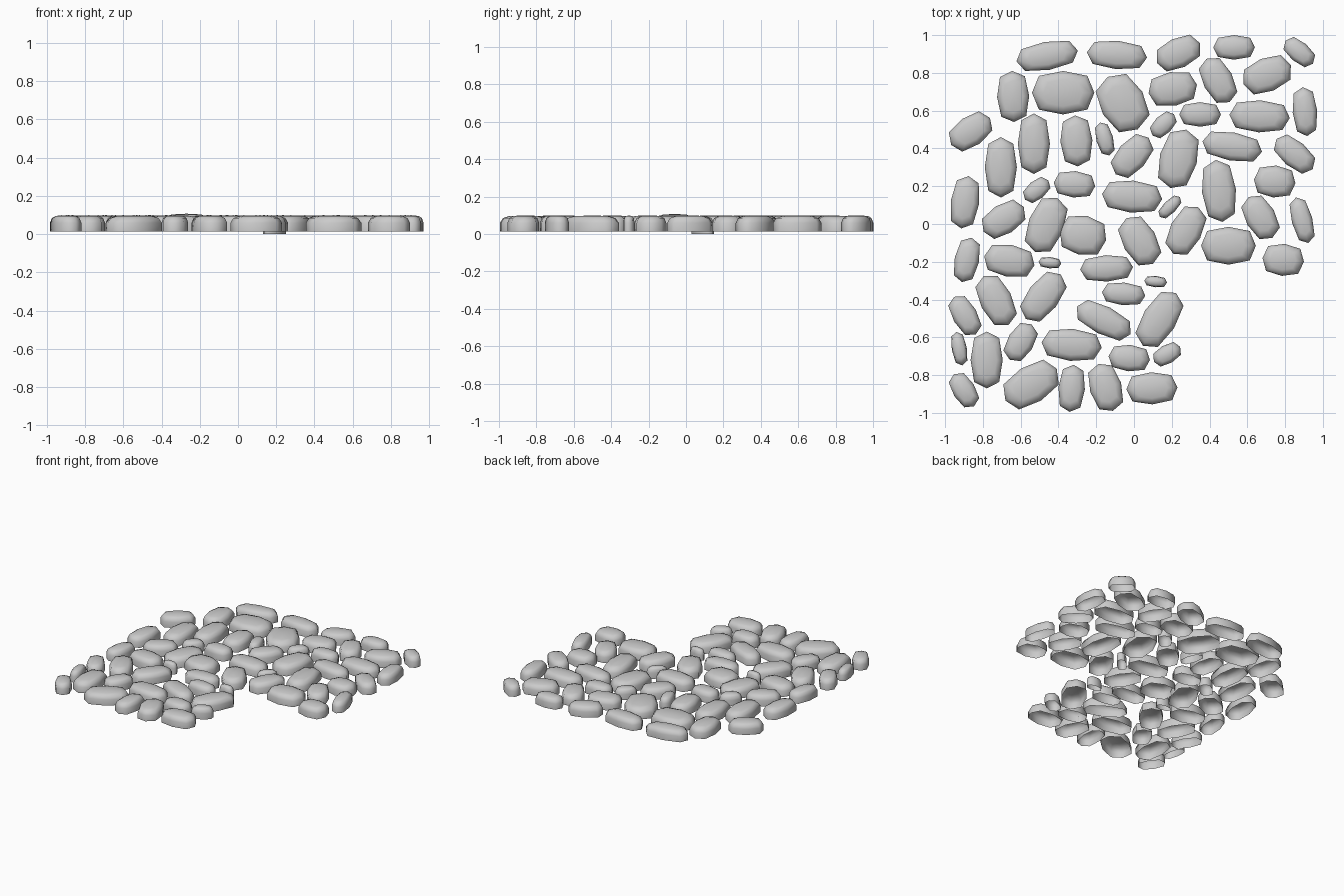
import bpy, bmesh, math

# Each stone: centre x, centre y, length, width, angle in degrees
back_stones = [
    (-.46, .89, .33, .15, 10), (-.09, .895, .32, .15, -5), (.235, .905, .25, .16, 25),
    (.53, .935, .22, .13, 0), (.875, .91, .19, .11, -40), (-.64, .675, .27, .17, 92),
    (-.375, .695, .33, .23, 0), (-.06, .64, .32, .24, -60), (.205, .715, .26, .18, 10),
    (.445, .76, .26, .16, -62), (.705, .79, .27, .18, 22), (.905, .595, .26, .13, 95),
    (-.865, .49, .25, .16, 35), (-.53, .425, .32, .17, 90), (-.305, .44, .27, .17, 93),
    (-.155, .45, .18, .09, 105),
]
middle_stones = [
    (-.01, .36, .26, .16, 48), (.155, .525, .16, .1, 45), (.35, .58, .22, .13, 0),
    (.665, .57, .32, .17, -3), (.52, .41, .32, .15, -10), (.235, .345, .32, .2, 75),
    (.85, .37, .25, .14, -40), (.745, .225, .22, .17, -5), (.45, .175, .33, .18, -84),
    (-.705, .3, .32, .17, 90), (-.895, .115, .28, .15, 82), (-.515, .18, .16, .1, 40),
    (-.315, .21, .22, .14, -5), (-.01, .145, .32, .17, -5), (.19, .09, .15, .07, 45),
    (-.69, .025, .25, .16, 32),
]
right_stones = [
    (-.465, -.005, .31, .19, 68), (-.27, -.06, .25, .21, -12), (.03, -.09, .28, .18, -60),
    (.275, -.035, .28, .17, 62), (.5, -.115, .29, .2, 0), (.67, .035, .25, .16, -60),
    (.89, .02, .25, .11, -75), (.79, -.19, .22, .17, -5), (-.885, -.19, .24, .13, 78),
    (-.66, -.195, .27, .17, -10), (-.445, -.205, .12, .06, -5), (-.145, -.235, .28, .14, 3),
    (-.73, -.405, .29, .17, -63), (-.48, -.385, .30, .17, 52), (-.055, -.37, .23, .12, -5),
    (.115, -.305, .12, .06, -5),
]
front_stones = [
    (-.895, -.485, .23, .13, -60), (-.16, -.51, .32, .15, -27), (.135, -.505, .33, .18, 58),
    (-.925, -.66, .18, .08, -80), (-.78, -.72, .30, .17, 90), (-.6, -.625, .22, .14, 58),
    (-.33, -.64, .32, .17, -5), (-.025, -.71, .22, .14, -5), (.175, -.69, .16, .1, 30),
    (-.9, -.88, .2, .12, -58), (-.545, -.85, .32, .2, 32), (-.33, -.87, .25, .14, 85),
    (-.15, -.865, .26, .17, -73), (.095, -.87, .27, .17, 2),
]

# Height and scale of the rings that round a stone over
RINGS = [(0.0, 1.0), (0.045, 1.0), (0.07, 0.88), (0.081, 0.62)]
TOP = 0.085


def stone(name, x, y, length, width, angle, z=0.014):
    """Eight-sided pebble shell, open underneath."""
    bm = bmesh.new()
    a = math.radians(angle)

    def place(u, v, h):
        return bm.verts.new((x + u * math.cos(a) - v * math.sin(a),
                             y + u * math.sin(a) + v * math.cos(a), z + h))

    rings = []
    for h, s in RINGS:
        ring = []
        for i in range(8):
            t = i * math.pi / 4
            k = 1.1 if i % 2 else 1.0      # fuller corners
            ring.append(place(length / 2 * s * k * math.cos(t),
                              width / 2 * s * k * math.sin(t), h))
        rings.append(ring)
    tip = place(0, 0, TOP)
    for lo, hi in zip(rings, rings[1:]):
        for i in range(8):
            j = (i + 1) % 8
            bm.faces.new((lo[i], lo[j], hi[j], hi[i]))
    for i in range(8):
        bm.faces.new((rings[-1][i], rings[-1][(i + 1) % 8], tip))
    for f in bm.faces:
        f.smooth = True
    me = bpy.data.meshes.new(name)
    bm.to_mesh(me)
    bm.free()
    bpy.context.collection.objects.link(bpy.data.objects.new(name, me))


# Lay the paving; one pebble sits low and one sits proud
for group, stones in (("back", back_stones), ("middle", middle_stones),
                      ("right", right_stones), ("front", front_stones)):
    for n, s in enumerate(stones):
        z = 0.014
        if s[:2] == (.19, .09):
            z = 0.0
        elif s[:2] == (-.27, -.06):
            z = 0.022
        stone(f"{group}_stone_{n + 1}", *s, z=z)
